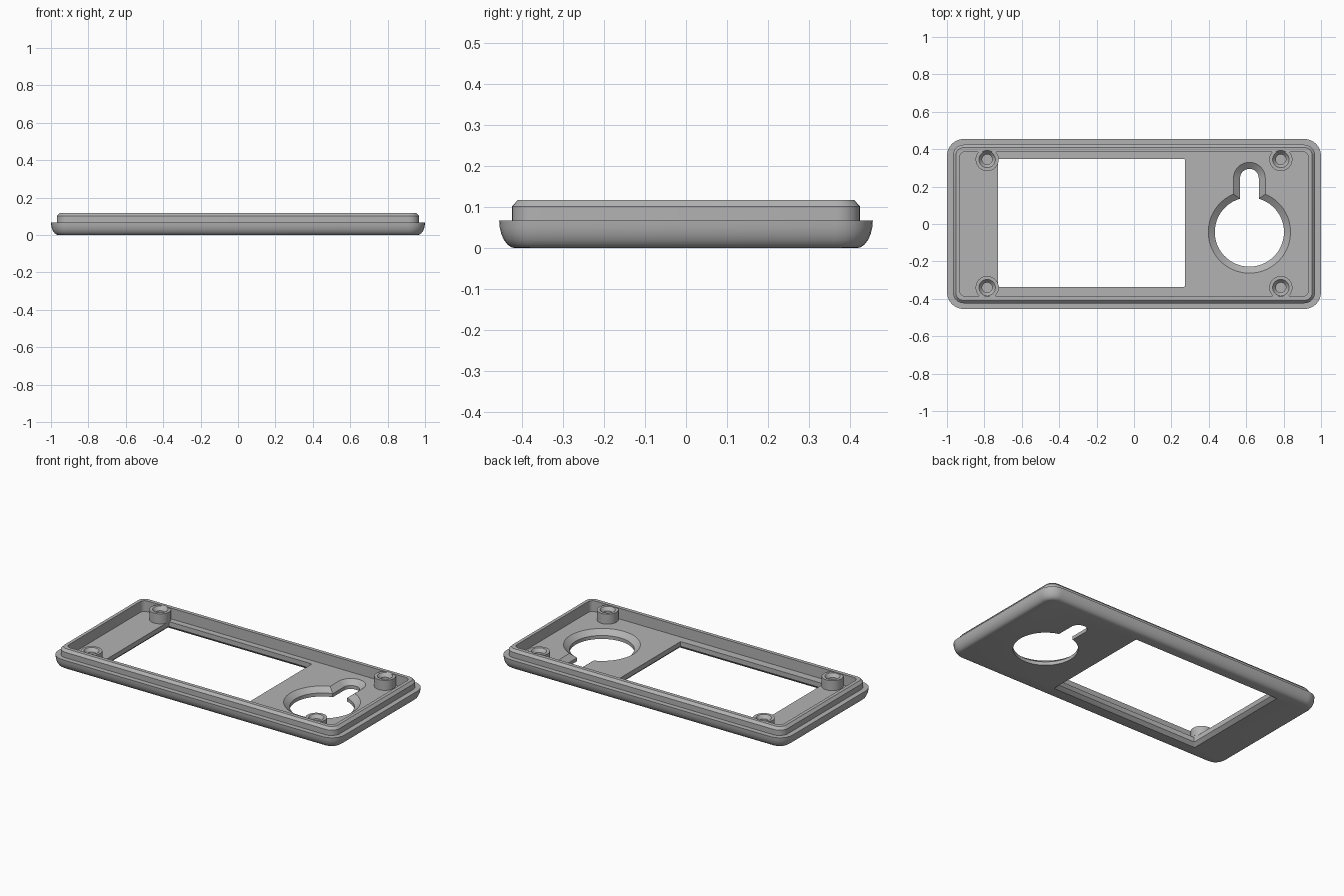
import bpy, bmesh
from math import sin, cos, pi, asin

if "Cube" in bpy.data.objects:
    bpy.data.objects.remove(bpy.data.objects["Cube"])

grey = bpy.data.materials.new("plain grey")
grey.use_nodes = True
grey.diffuse_color = (0.45, 0.45, 0.45, 1)
grey.node_tree.nodes["Principled BSDF"].inputs["Base Color"].default_value = grey.diffuse_color


def arc(cx, cy, r, start, end, steps):
    """Points along a circular arc, both ends included."""
    angles = [start + (end - start) * i / steps for i in range(steps + 1)]
    return [(cx + r * cos(a), cy + r * sin(a)) for a in angles]


def rounded_rect(hx, hy, r, cx=0, cy=0, steps=6):
    points = []
    for i, (sx, sy) in enumerate([(1, 1), (-1, 1), (-1, -1), (1, -1)]):
        points += arc(cx + sx * (hx - r), cy + sy * (hy - r), r,
                      i * pi / 2, (i + 1) * pi / 2, steps)
    return points


def keyhole(grow):
    """Round opening with a narrow slot running towards the back."""
    big, small = 0.185 + grow, 0.05 + grow
    gap = asin(small / big)
    return (arc(0.617, -0.043, big, pi / 2 + gap, 2.5 * pi - gap, 48)
            + arc(0.617, 0.245, small, 0, pi, 16))


def circle(cx, cy, r):
    return arc(cx, cy, r, 0, 2 * pi * 31 / 32, 31)


def loft(name, rings):
    """Closed solid through a stack of (outline, height) rings."""
    bm = bmesh.new()
    loops = [[bm.verts.new((x, y, z)) for x, y in outline] for outline, z in rings]
    count = len(loops[0])
    for low, high in zip(loops, loops[1:]):
        for i in range(count):
            j = (i + 1) % count
            bm.faces.new((low[i], low[j], high[j], high[i]))
    bm.faces.new(loops[0][::-1])
    bm.faces.new(loops[-1])
    bmesh.ops.recalc_face_normals(bm, faces=bm.faces)
    mesh = bpy.data.meshes.new(name)
    bm.to_mesh(mesh)
    bm.free()
    mesh.materials.append(grey)
    obj = bpy.data.objects.new(name, mesh)
    bpy.context.collection.objects.link(obj)
    return obj


def combine(target, tool, operation):
    tool.hide_render = True
    bpy.context.view_layer.objects.active = target
    mod = target.modifiers.new(operation.lower(), "BOOLEAN")
    mod.operation, mod.solver, mod.object = operation, "EXACT", tool
    bpy.ops.object.modifier_apply(modifier=mod.name)
    bpy.data.objects.remove(tool)


# Body: rounded underside, flange, then the raised lip with a chamfered top
FLANGE, FLOOR, TOP = 0.068, 0.05, 0.118
rings = []
for i in range(7):
    a = i / 6 * pi / 2
    inset = 0.04 * (1 - sin(a))
    rings.append((rounded_rect(1 - inset, 0.455 - inset, 0.09 - inset), FLANGE * (1 - cos(a))))
rings += [(rounded_rect(0.968, 0.424, 0.058), FLANGE),
          (rounded_rect(0.968, 0.424, 0.058), 0.102),
          (rounded_rect(0.953, 0.409, 0.043), TOP)]
cover = loft("cover_plate", rings)

# Hollow inside the lip
recess = rounded_rect(0.932, 0.386, 0.03)
combine(cover, loft("recess_cutter", [(recess, FLOOR), (recess, 0.2)]), "DIFFERENCE")

# Screw posts with countersunk blind holes
posts = [(sx * 0.785, y) for sx in (-1, 1) for y in (0.345, -0.34)]
for x, y in posts:
    ring = circle(x, y, 0.062)
    combine(cover, loft("screw_post", [(ring, 0.03), (ring, 0.113)]), "UNION")
for x, y in posts:
    hole = [(circle(x, y, 0.027), 0.04), (circle(x, y, 0.027), 0.092),
            (circle(x, y, 0.044), 0.113), (circle(x, y, 0.05), 0.12)]
    combine(cover, loft("screw_hole_cutter", hole), "DIFFERENCE")


# Window, bevelled on the underside
def window(grow):
    return rounded_rect(0.5 + grow, 0.342 + grow, 0.006, -0.227, 0.006, 2)


combine(cover, loft("window_cutter", [(window(0.03), -0.01), (window(0), 0.02),
                                      (window(0), FLOOR + 0.01)]), "DIFFERENCE")

# Keyhole opening, bevelled on the inside
combine(cover, loft("keyhole_cutter", [(keyhole(0), -0.01), (keyhole(0), 0.022),
                                       (keyhole(0.035), FLOOR),
                                       (keyhole(0.035), FLOOR + 0.01)]), "DIFFERENCE")

bpy.ops.object.select_all(action="DESELECT")
cover.select_set(True)
bpy.context.view_layer.objects.active = cover
bpy.ops.object.shade_smooth_by_angle(angle=pi / 6)
